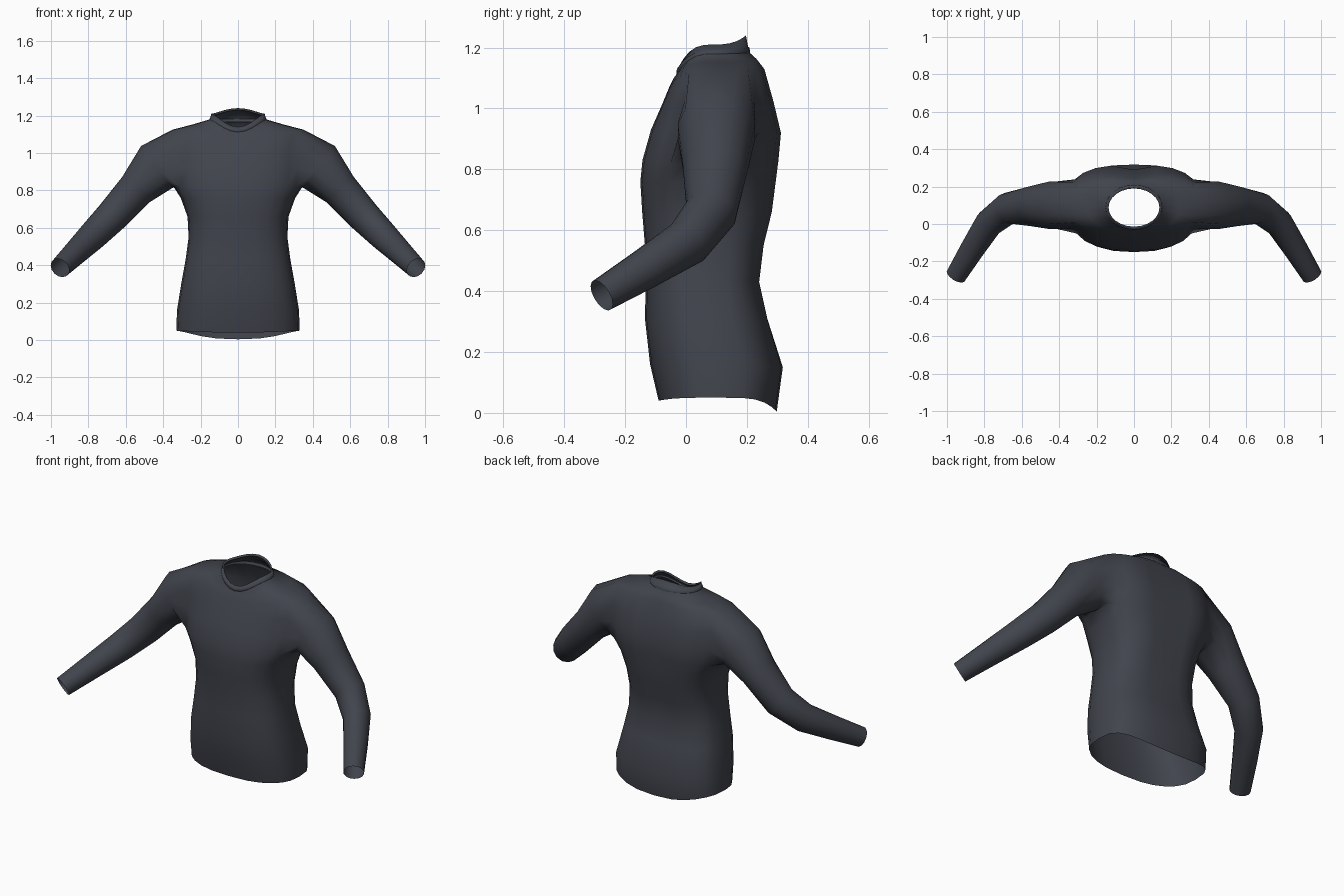
import bpy, bmesh
from math import sin, cos, pi, exp
from mathutils import Vector

if "Cube" in bpy.data.objects:
    bpy.data.objects.remove(bpy.data.objects["Cube"])

N = 24

fabric = bpy.data.materials.new("dark_fabric")
fabric.diffuse_color = (0.052, 0.058, 0.073, 1)
fabric.use_nodes = True
fabric.node_tree.nodes["Principled BSDF"].inputs["Base Color"].default_value = fabric.diffuse_color


def ring(bm, hw, yf, yb, zf, zs, zb, groove=0.0):
    """Closed squarish body ring: half width, front/back depth, front/side/back height."""
    yc = (yf + yb) / 2
    out = []
    for i in range(N):
        a = 2 * pi * i / N
        c, s = cos(a), sin(a)
        p = 0.66 if s > 0 and hw > 0.2 else (0.76 if hw > 0.2 else 1.0)
        x = hw * abs(c) ** 0.78 * (1 if c > 0 else -1)
        if hw <= 0.2:
            x = hw * c
        y = yc + (yb - yc if s > 0 else yf - yc) * abs(s) ** p
        if s > 0:
            y -= groove * exp(-(x / 0.07) ** 2)
        z = zs + ((zb if s > 0 else zf) - zs) * abs(s) ** 3
        out.append(bm.verts.new((x, y, z)))
    return out


def skin(bm, a, b, skip=()):
    n = len(a)
    for i in range(n):
        if i not in skip:
            j = (i + 1) % n
            bm.faces.new((a[i], a[j], b[j], b[i]))


def finish(bm, name):
    loose = [v for v in bm.verts if not v.link_faces]
    bmesh.ops.delete(bm, geom=loose, context='VERTS')
    bmesh.ops.recalc_face_normals(bm, faces=bm.faces)
    me = bpy.data.meshes.new(name)
    bm.to_mesh(me)
    bm.free()
    me.materials.append(fabric)
    for f in me.polygons:
        f.use_smooth = True
    ob = bpy.data.objects.new(name, me)
    bpy.context.collection.objects.link(ob)
    return ob


# Shirt body: rings from the hem to the neck
bm = bmesh.new()
rows = [
    (.330, -.090, .298, .040, .050, .004, 0),
    (.326, -.118, .318, .16, .16, .15, 0),
    (.302, -.135, .272, .31, .31, .31, .005),
    (.280, -.132, .246, .43, .43, .43, .01),
    (.264, -.135, .262, .55, .55, .55, .015),
    (.270, -.144, .290, .66, .66, .66, .02),
    (.306, -.150, .302, .76, .76, .76, .022),
    (.345, -.143, .310, .83, .82, .83, .025),
    (.355, -.115, .318, .93, .92, .92, .028),
    (.360, -.080, .293, 1.01, 1.03, 1.02, .025),
    (.350, -.055, .262, 1.07, 1.125, 1.13, .02),
    (.245, -.040, .236, 1.10, 1.152, 1.165, .01),
    (.150, -.026, .207, 1.12, 1.180, 1.185, 0),
    (.143, -.022, .197, 1.14, 1.210, 1.240, 0),
    (.136, -.014, .190, 1.13, 1.200, 1.230, 0),
]
body = [ring(bm, *r) for r in rows]
LOW, TOP = 7, 10
arm_faces = {22, 23, 0, 1, 10, 11, 12, 13}
for k in range(len(body) - 1):
    skin(bm, body[k], body[k + 1], arm_faces if LOW <= k < TOP else ())

# Sleeves: grown from the arm holes along a bent path
order = [(TOP, 0), (TOP, 1), (TOP, 2), (9, 2), (8, 2), (LOW, 2), (LOW, 1), (LOW, 0),
         (LOW, -1), (LOW, -2), (8, -2), (9, -2), (TOP, -2), (TOP, -1)]
start = Vector((.34, .10, .97))
path = [  # centre x, y, z, half height, half depth
    (.435, .100, .925, .140, .130),
    (.545, .095, .805, .100, .108),
    (.675, .083, .660, .090, .085),
    (.775, .005, .560, .080, .076),
    (.865, -.135, .472, .068, .066),
    (.952, -.277, .386, .056, .056),
]
centres = [start] + [Vector(p[:3]) for p in path]
for side in (1, -1):
    prev = [body[r][(i if side > 0 else 12 - i) % N] for r, i in order]
    for k, p in enumerate(path, 1):
        nxt = centres[min(k + 1, len(path))]
        t = ((centres[k] - centres[k - 1]).normalized()
             + ((nxt - centres[k]).normalized() if k < len(path) else Vector())).normalized()
        u = (Vector((0, 0, 1)) - t * t.z).normalized()
        v = u.cross(t)
        loop = []
        for j in range(14):
            a = 2 * pi * j / 14
            q = centres[k] + u * p[3] * cos(a) + v * p[4] * sin(a)
            loop.append(bm.verts.new((side * q.x, q.y, q.z)))
        skin(bm, prev, loop)
        prev = loop
finish(bm, "shirt_body_and_sleeves")

# Collar band: thin raised seam strip around the neck
bm = bmesh.new()
band = [ring(bm, *r) for r in (
    (.150, -.024, .205, 1.105, 1.168, 1.165),
    (.154, -.032, .211, 1.108, 1.170, 1.170),
    (.150, -.030, .209, 1.130, 1.190, 1.200),
    (.144, -.020, .199, 1.133, 1.193, 1.204))]
for a, b in zip(band, band[1:]):
    skin(bm, a, b)
finish(bm, "collar_band")
